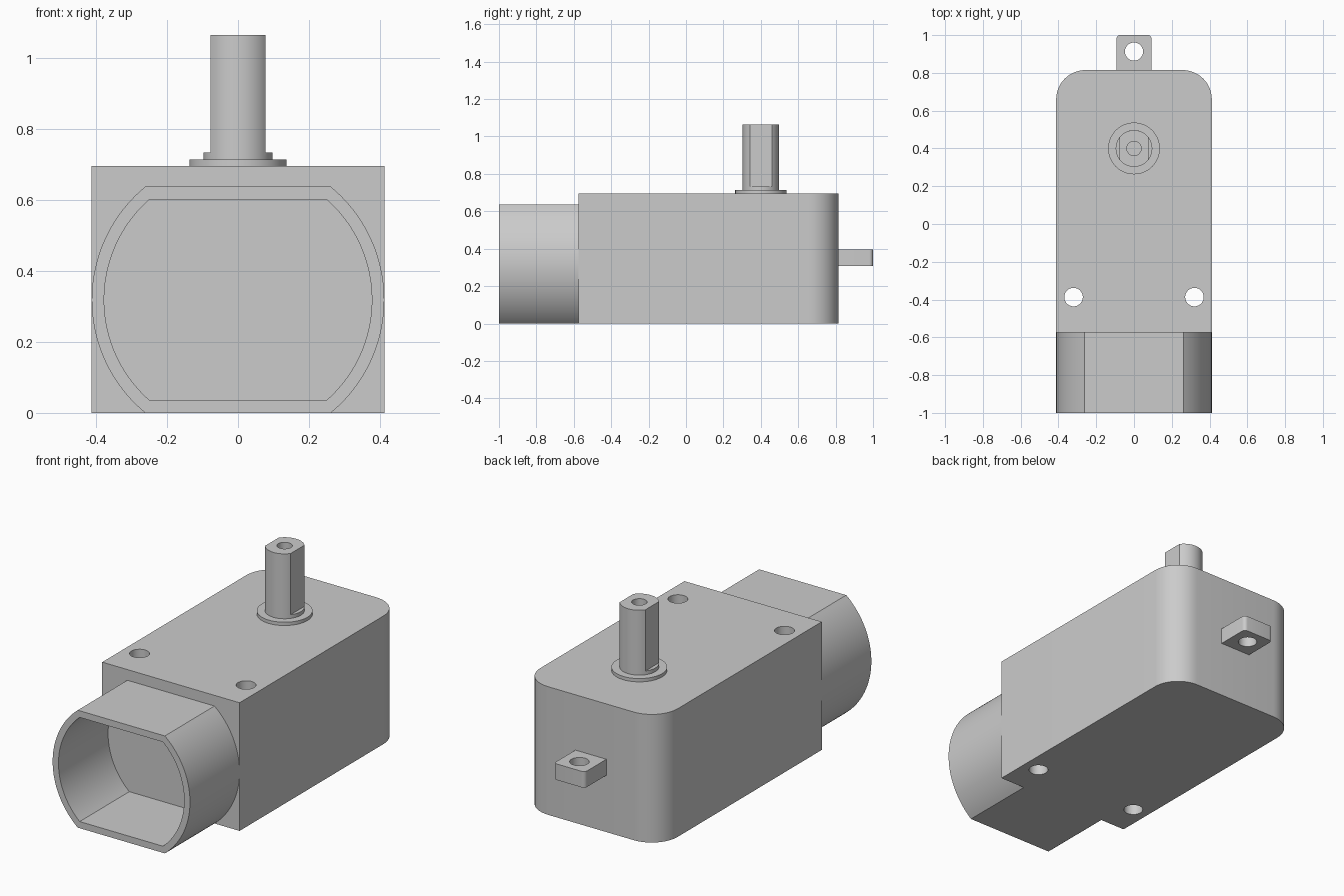
import bpy, bmesh, math
from mathutils import Matrix, Vector

if "Cube" in bpy.data.objects:
    bpy.data.objects.remove(bpy.data.objects["Cube"])

grey = bpy.data.materials.new("light_grey")
grey.diffuse_color = (0.6, 0.6, 0.6, 1)
grey.use_nodes = True
grey.node_tree.nodes["Principled BSDF"].inputs["Base Color"].default_value = grey.diffuse_color


def arc(cx, cy, r, a0, a1, n):
    return [(cx + r * math.cos(a0 + (a1 - a0) * i / n),
             cy + r * math.sin(a0 + (a1 - a0) * i / n)) for i in range(n + 1)]


def circle(r, x=0, y=0, n=48):
    return arc(x, y, r, 0, 2 * math.pi, n)[:-1]


def flat_circle(r, half, n=40):
    """Circle of radius r cut by two flats at y = +-half."""
    a = math.asin(half / r)
    return arc(0, 0, r, -a, a, n) + arc(0, 0, r, math.pi - a, math.pi + a, n)


def rounded_back(w, y0, y1, r, n=12):
    """Rectangle whose two +y corners are rounded."""
    return ([(-w, y0), (w, y0)] + arc(w - r, y1 - r, r, 0, math.pi / 2, n)
            + arc(-w + r, y1 - r, r, math.pi / 2, math.pi, n))


def prism(name, outline, z0, z1, matrix=Matrix()):
    """Extrude an outline from z0 to z1, then place it."""
    bm = bmesh.new()
    face = bm.faces.new([bm.verts.new((x, y, z0)) for x, y in outline])
    top = bmesh.ops.extrude_face_region(bm, geom=[face])["geom"]
    bmesh.ops.translate(bm, vec=Vector((0, 0, z1 - z0)),
                        verts=[v for v in top if isinstance(v, bmesh.types.BMVert)])
    bmesh.ops.recalc_face_normals(bm, faces=bm.faces)
    bm.transform(matrix)
    mesh = bpy.data.meshes.new(name)
    bm.to_mesh(mesh)
    bm.free()
    mesh.materials.append(grey)
    obj = bpy.data.objects.new(name, mesh)
    bpy.context.collection.objects.link(obj)
    return obj


def finish(obj, cutters=()):
    """Cut the holes, remove the cutters and smooth the curved sides."""
    bpy.ops.object.select_all(action='DESELECT')
    bpy.context.view_layer.objects.active = obj
    obj.select_set(True)
    for cutter in cutters:
        mod = obj.modifiers.new("hole", 'BOOLEAN')
        mod.operation, mod.solver, mod.object = 'DIFFERENCE', 'EXACT', cutter
        bpy.ops.object.modifier_apply(modifier=mod.name)
        bpy.data.objects.remove(cutter)
    bpy.ops.object.shade_smooth_by_angle(angle=math.radians(30))


# Gearbox housing with two through holes
FRONT, BACK, TOP = -0.575, 0.815, 0.695
housing = prism("gearbox_housing", rounded_back(0.412, FRONT, BACK, 0.155), 0, TOP)
finish(housing, [prism("cutter", circle(0.049, s * 0.32, -0.387), -0.1, 0.8)
                 for s in (-1, 1)])

# Open motor sleeve, extruded towards the front
to_front = Matrix.Translation((0, FRONT, 0.3185)) @ Matrix.Rotation(math.pi / 2, 4, 'X')
sleeve = prism("motor_sleeve", flat_circle(0.412, 0.3185), 0, 0.425, to_front)
finish(sleeve, [prism("cutter", flat_circle(0.377, 0.2825), -0.1, 0.5, to_front)])

# Mounting tab with a hole
tab = prism("mounting_tab", rounded_back(0.093, BACK - 0.01, 1.0, 0.02, 6), 0.308, 0.395)
finish(tab, [prism("cutter", circle(0.048, 0, 0.913), 0.2, 0.5)])

# Output shaft: flange, collar and flat-sided shaft with a screw hole
at_shaft = Matrix.Translation((0, 0.4, 0))
turned = at_shaft @ Matrix.Rotation(math.pi / 2, 4, 'Z')
finish(prism("shaft_flange", circle(0.137), TOP - 0.01, 0.713, at_shaft))
finish(prism("shaft_collar", circle(0.097), 0.705, 0.733, at_shaft))
shaft = prism("output_shaft", flat_circle(0.097, 0.077, 24), 0.725, 1.065, turned)
finish(shaft, [prism("cutter", circle(0.038, n=32), 0.8, 1.2, at_shaft)])
